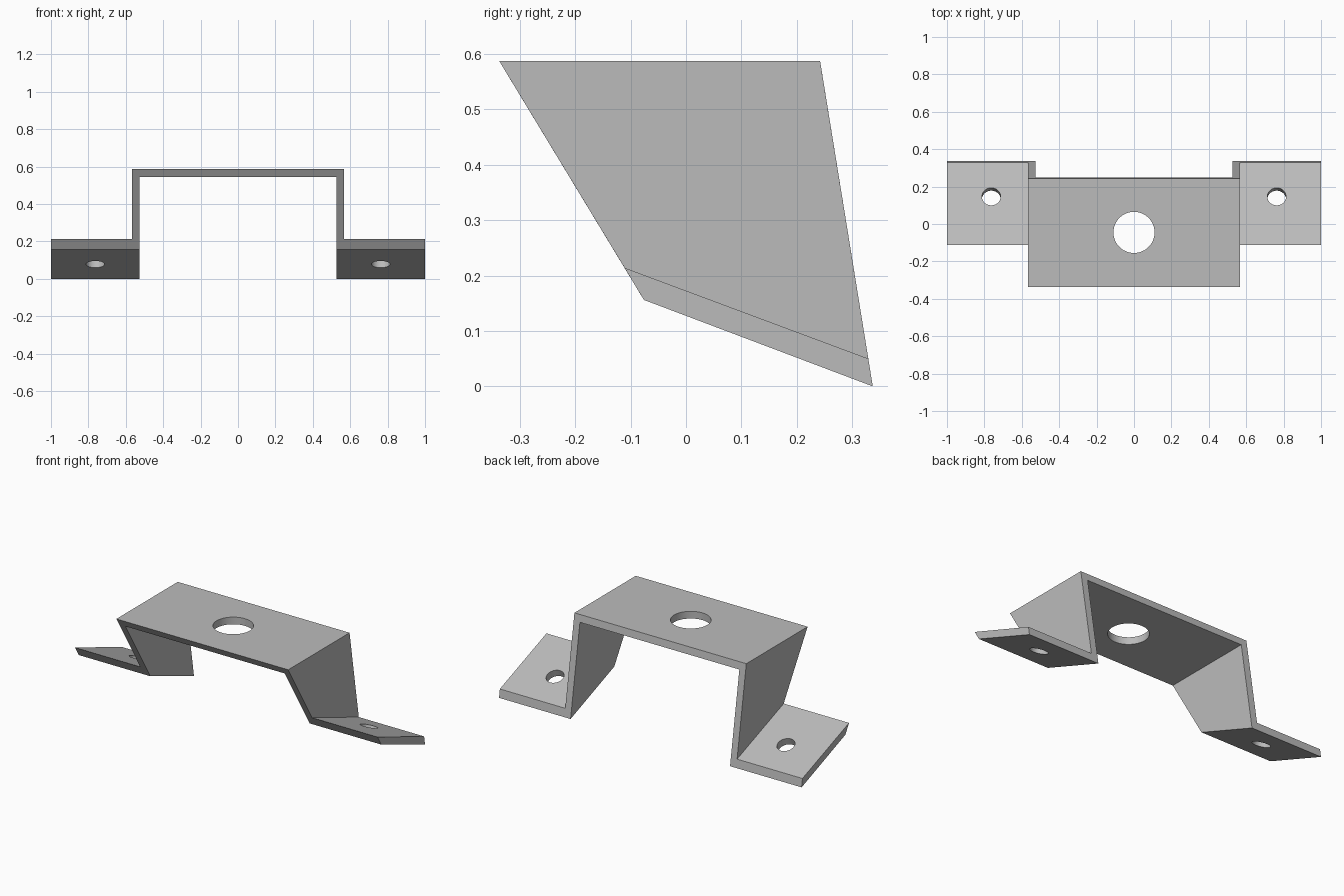
import bpy
import bmesh
import math

if "Cube" in bpy.data.objects:
    bpy.data.objects.remove(bpy.data.objects["Cube"], do_unlink=True)

metal = bpy.data.materials.new("grey metal")
metal.use_nodes = True
colour = (0.5, 0.5, 0.5, 1)
metal.diffuse_color = colour
metal.node_tree.nodes["Principled BSDF"].inputs["Base Color"].default_value = colour

# Bend levels of the strip: (front y, front z, back y, back z)
TOP_OUT = (-0.337, 0.587, 0.242, 0.587)
TOP_IN = (-0.311, 0.544, 0.249, 0.544)
FOOT_UP = (-0.111, 0.214, 0.329, 0.050)
FOOT_LOW = (-0.076, 0.156, 0.337, 0.0)
WALL_OUT, WALL_IN, END = 0.568, 0.527, 1.0

# Right half of the bent strip outline, then its mirror image
half = [(WALL_OUT, TOP_OUT), (WALL_OUT, FOOT_UP), (END, FOOT_UP),
        (END, FOOT_LOW), (WALL_IN, FOOT_LOW), (WALL_IN, TOP_IN)]
outline = half + [(-x, level) for x, level in reversed(half)]

# Bracket body: slanted front and back ends joined by flat sheet faces
bm = bmesh.new()
front = [bm.verts.new((x, lv[0], lv[1])) for x, lv in outline]
back = [bm.verts.new((x, lv[2], lv[3])) for x, lv in outline]
bm.faces.new(front)
bm.faces.new(back[::-1])
for i in range(len(outline)):
    j = (i + 1) % len(outline)
    bm.faces.new((front[i], front[j], back[j], back[i]))
bmesh.ops.recalc_face_normals(bm, faces=bm.faces)
mesh = bpy.data.meshes.new("bracket")
bm.to_mesh(mesh)
bm.free()
bracket = bpy.data.objects.new("bracket", mesh)
bpy.context.collection.objects.link(bracket)
mesh.materials.append(metal)


def drill(name, location, radius, tilt=0.0):
    """Cut a round hole through the bracket along the tilted z axis."""
    bpy.ops.mesh.primitive_cylinder_add(vertices=48, radius=radius, depth=0.2,
                                        location=location, rotation=(tilt, 0, 0))
    cutter = bpy.context.object
    cutter.name = name
    cutter.hide_render = True
    cutter.data.materials.append(metal)
    mod = bracket.modifiers.new(name, 'BOOLEAN')
    mod.operation = 'DIFFERENCE'
    mod.solver = 'EXACT'
    mod.object = cutter
    bpy.context.view_layer.objects.active = bracket
    bpy.ops.object.modifier_apply(modifier=name)
    bpy.data.objects.remove(cutter, do_unlink=True)


# Large hole in the top plate, small holes square to the sloping feet
drill("centre_hole", (0, -0.045, 0.565), 0.11)
slope = -math.atan2(0.164, 0.44)
for side, name in ((1, "left_foot_hole"), (-1, "right_foot_hole")):
    drill(name, (side * 0.763, 0.139, 0.098), 0.05, slope)

# Smooth hole walls, crisp sheet edges
bpy.ops.object.select_all(action='DESELECT')
bracket.select_set(True)
bpy.context.view_layer.objects.active = bracket
bpy.ops.object.shade_smooth_by_angle(angle=math.radians(30))
